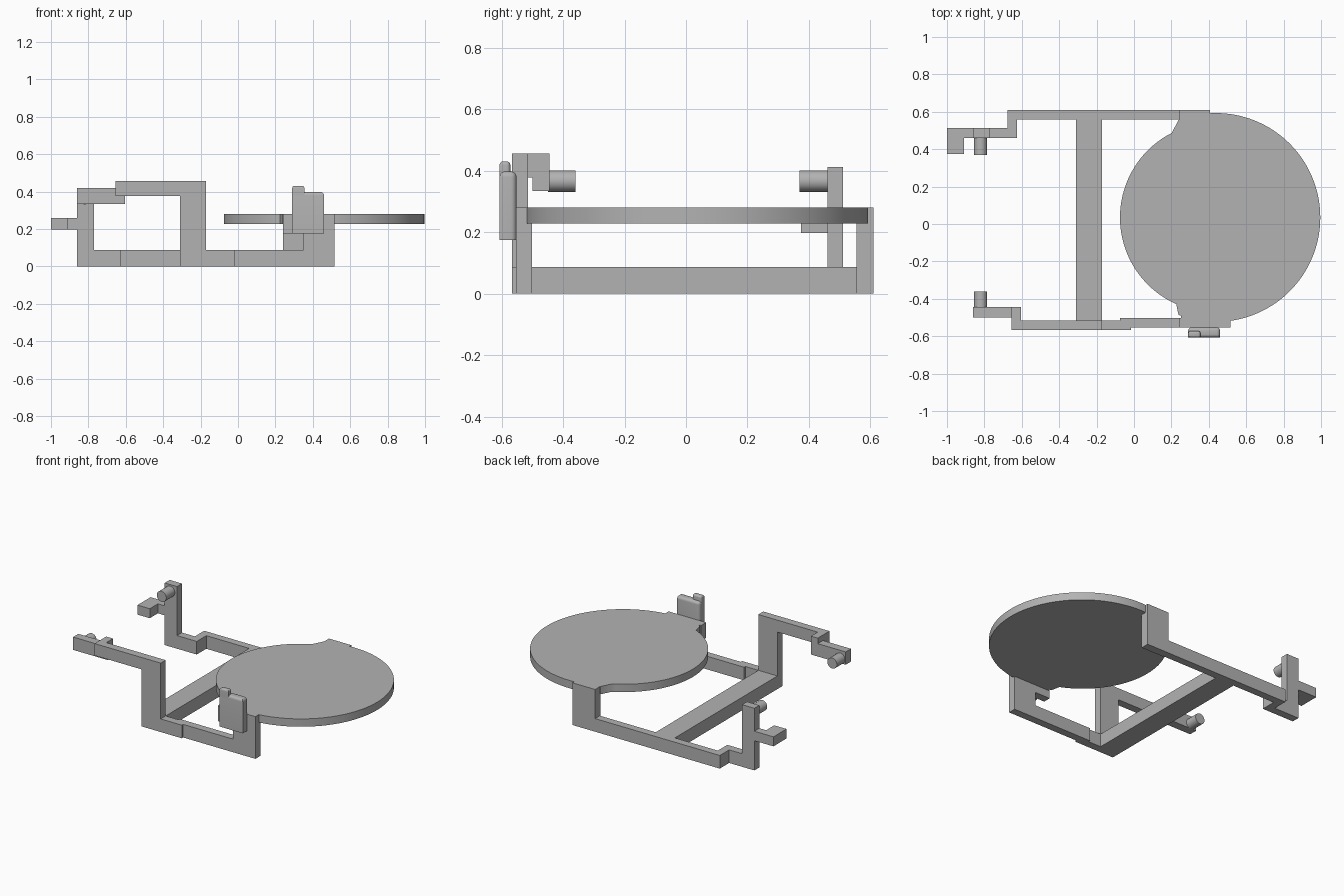
import bpy, bmesh, math

old = bpy.data.objects.get("Cube")
if old:
    bpy.data.objects.remove(old)

grey = bpy.data.materials.new("plain grey")
grey.use_nodes = True
GREY = (0.45, 0.45, 0.45, 1)
grey.diffuse_color = GREY
grey.node_tree.nodes["Principled BSDF"].inputs["Base Color"].default_value = GREY


def finish(bm, name, smooth=False):
    bmesh.ops.recalc_face_normals(bm, faces=bm.faces)
    mesh = bpy.data.meshes.new(name)
    bm.to_mesh(mesh)
    bm.free()
    mesh.materials.append(grey)
    ob = bpy.data.objects.new(name, mesh)
    bpy.context.collection.objects.link(ob)
    if smooth:
        bpy.ops.object.select_all(action="DESELECT")
        ob.select_set(True)
        bpy.context.view_layer.objects.active = ob
        bpy.ops.object.shade_smooth_by_angle(angle=math.radians(35))
    return ob


def prism(name, outline, low, high, axis="z", smooth=False):
    """Extrude a 2D outline: xy along z, or xz along y."""
    bm = bmesh.new()
    place = (lambda a, b, h: (a, b, h)) if axis == "z" else (lambda a, b, h: (a, h, b))
    base = [bm.verts.new(place(a, b, low)) for a, b in outline]
    top = [bm.verts.new(place(a, b, high)) for a, b in outline]
    bm.faces.new(base)
    bm.faces.new(top)
    for i in range(len(base)):
        j = (i + 1) % len(base)
        bm.faces.new((base[i], base[j], top[j], top[i]))
    return finish(bm, name, smooth)


def box(name, x, y, z):
    return prism(name, [(x[0], y[0]), (x[1], y[0]), (x[1], y[1]), (x[0], y[1])], *z)


def arc(cx, cy, r, start, end, steps):
    angles = [math.radians(start + (end - start) * i / steps) for i in range(steps + 1)]
    return [(cx + r * math.cos(a), cy + r * math.sin(a)) for a in angles]


def rounded_box(name, x, y, z, radius):
    """Box whose top and back edges are rounded."""
    ob = box(name, x, y, z)
    bm = bmesh.new()
    bm.from_mesh(ob.data)
    edges = [e for e in bm.edges
             if all(v.co.z > z[1] - 0.001 for v in e.verts)
             or all(v.co.y > y[1] - 0.001 for v in e.verts) and
             abs(e.verts[0].co.z - e.verts[1].co.z) > 0.001]
    bmesh.ops.bevel(bm, geom=edges, offset=radius, segments=5, profile=0.5, affect="EDGES")
    bpy.data.objects.remove(ob)
    finish(bm, name, True)


RAIL = (0, 0.087)

# Round platform: wide on the right, stepped in on the left
platform = arc(0.438, 0.035, 0.558, -111, 111, 90) + arc(0.432, 0.035, 0.507, 117, 246, 56)
prism("platform", platform, 0.228, 0.28, smooth=True)

# Crossbar
box("crossbar", (-0.31, -0.17), (-0.52, 0.56), RAIL)

# Back side: L-shaped rail with upright, inset foot and post
prism("back_rail", [(-0.675, 0.61), (-0.675, 0.56), (0.24, 0.56), (0.24, 0.0)][:3]
      + [(0.405, 0.56), (0.405, 0.61)], *RAIL)
box("back_upright", (0.24, 0.405), (0.555, 0.61), (0, 0.28))
box("back_platform_tab", (0.24, 0.405), (0.5, 0.58), (0.228, 0.28))
box("back_step", (-0.675, -0.625), (0.46, 0.61), RAIL)
box("back_foot", (-0.86, -0.625), (0.46, 0.512), RAIL)
box("back_post", (-0.86, -0.77), (0.46, 0.512), (0, 0.412))
prism("back_hook", [(-0.86, 0.512), (-1, 0.512), (-1, 0.375), (-0.91, 0.375),
                    (-0.91, 0.46), (-0.86, 0.46)], 0.197, 0.26)

# Front side: rail, cranked arm and open bracket under the platform
box("front_rail_inner", (-0.31, -0.015), (-0.567, -0.515), RAIL)
prism("front_upright_arm", [(-0.31, 0), (-0.17, 0), (-0.17, 0.457), (-0.655, 0.457),
                            (-0.655, 0.378), (-0.31, 0.378)], -0.567, -0.515, "y")
box("front_arm_step", (-0.655, -0.605), (-0.567, -0.445), (0.378, 0.457))
box("front_arm_end", (-0.86, -0.605), (-0.5, -0.445), (0.335, 0.42))
prism("front_bracket", [(-0.075, 0), (0.515, 0), (0.515, 0.28), (0.24, 0.28), (0.24, 0.177),
                        (0.35, 0.177), (0.35, 0.087), (-0.075, 0.087)], -0.553, -0.502, "y")
box("front_platform_tab", (0.25, 0.515), (-0.51, -0.46), (0.228, 0.28))

# Pins facing inward
for name, y in (("back_pin", (0.37, 0.465)), ("front_pin", (-0.45, -0.36))):
    prism(name, arc(-0.82, 0.367, 0.035, 0, 350, 35), *y, axis="y", smooth=True)

# Latch plate with a small finger bump
rounded_box("latch_plate", (0.29, 0.46), (-0.607, -0.552), (0.175, 0.398), 0.018)
rounded_box("latch_bump", (0.29, 0.355), (-0.607, -0.572), (0.36, 0.431), 0.012)
